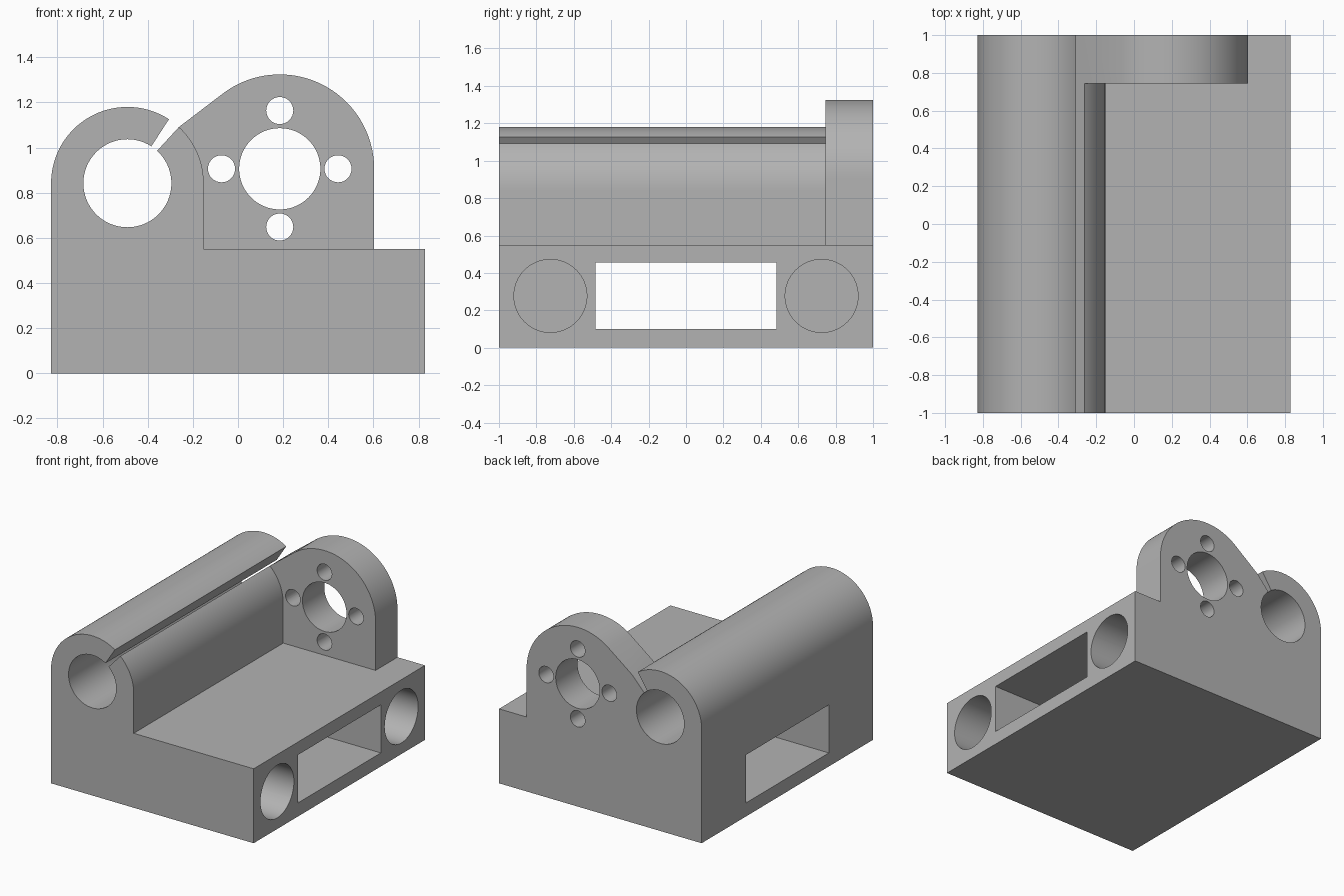
import bpy, bmesh
from math import cos, sin, radians, acos, atan2, degrees, hypot
from mathutils import Vector

cube = bpy.data.objects.get("Cube")
if cube:
    bpy.data.objects.remove(cube, do_unlink=True)

# One grey for the whole part
grey = bpy.data.materials.new("plain grey")
grey.use_nodes = True
colour = (0.45, 0.45, 0.45, 1)
grey.diffuse_color = colour
grey.node_tree.nodes["Principled BSDF"].inputs["Base Color"].default_value = colour


def arc(centre, r, a, b, steps=32):
    """Points on an arc from angle a to angle b in degrees."""
    angles = [radians(a + (b - a) * i / steps) for i in range(steps + 1)]
    return [(centre[0] + r * cos(t), centre[1] + r * sin(t)) for t in angles]


def extrude(name, points, axis, start, end):
    """Solid from a closed outline: (x, z) along y, or (y, z) along x."""
    bm = bmesh.new()
    place = (lambda p: (p[0], start, p[1])) if axis == "y" else (lambda p: (start, *p))
    face = bm.faces.new([bm.verts.new(place(p)) for p in points])
    out = bmesh.ops.extrude_face_region(bm, geom=[face])["geom"]
    step = Vector((0, end - start, 0) if axis == "y" else (end - start, 0, 0))
    bmesh.ops.translate(bm, vec=step,
                        verts=[g for g in out if isinstance(g, bmesh.types.BMVert)])
    bmesh.ops.recalc_face_normals(bm, faces=bm.faces)
    mesh = bpy.data.meshes.new(name)
    bm.to_mesh(mesh)
    bm.free()
    mesh.materials.append(grey)
    obj = bpy.data.objects.new(name, mesh)
    bpy.context.collection.objects.link(obj)
    return obj


def circle(centre, r, steps=64):
    return arc(centre, r, 0, 360, steps)[:-1]


def combine(target, other, operation):
    """Apply a boolean and discard the helper."""
    other.hide_render = True
    mod = target.modifiers.new(operation, "BOOLEAN")
    mod.operation, mod.solver, mod.object = operation, "EXACT", other
    bpy.context.view_layer.objects.active = target
    bpy.ops.object.modifier_apply(modifier=mod.name)
    bpy.data.objects.remove(other, do_unlink=True)


# Base with the split rod clamp, drawn as one outline
half, deck = 0.828, 0.55
rod, rod_r, bore_r = (-0.49, 0.842), 0.338, 0.195
slot_low, slot_high = 47.5, 57
outline = [(-half, 0), (half, 0), (half, deck), (rod[0] + rod_r, deck)]
outline += arc(rod, rod_r, 0, slot_low, 20)
outline += arc(rod, bore_r, slot_low, slot_high - 360, 64)
outline += arc(rod, rod_r, slot_high, 180, 40)
body = extrude("clamp_block", outline, "y", -1, 1)

# Upright mounting flange, tangent to the lip of the slot
hub, hub_r = (0.185, 0.906), 0.418
lip = arc(rod, rod_r, slot_low, slot_low, 1)[0]
dx, dz = lip[0] - hub[0], lip[1] - hub[1]
tangent = degrees(atan2(dz, dx) - acos(hub_r / hypot(dx, dz)))
outline = arc(hub, hub_r, 0, tangent, 48)
outline += [lip, (-0.25, 0.9), (-0.25, 0.45), (hub[0] + hub_r, 0.45)]
flange = extrude("mounting_flange", outline, "y", 0.745, 1)
combine(body, flange, "UNION")

# Large flange opening and four screw holes
combine(body, extrude("hub_cutter", circle(hub, 0.18), "y", 0.6, 1.2), "DIFFERENCE")
for sx, sz in ((1, 0), (0, 1), (-1, 0), (0, -1)):
    centre = (hub[0] + 0.258 * sx, hub[1] + 0.258 * sz)
    combine(body, extrude("screw_cutter", circle(centre, 0.06, 32), "y", 0.6, 1.2), "DIFFERENCE")

# Rectangular window through the base
window = [(-0.485, 0.1), (0.485, 0.1), (0.485, 0.455), (-0.485, 0.455)]
combine(body, extrude("window_cutter", window, "x", -1, 1), "DIFFERENCE")

# Blind round sockets in the right-hand end
for side in (-1, 1):
    socket = extrude("socket_cutter", circle((side * 0.725, 0.277), 0.195), "x", -0.65, 1)
    combine(body, socket, "DIFFERENCE")

# Smooth curves with crisp edges
bpy.ops.object.select_all(action="DESELECT")
body.select_set(True)
bpy.context.view_layer.objects.active = body
bpy.ops.object.shade_smooth_by_angle(angle=radians(30))
